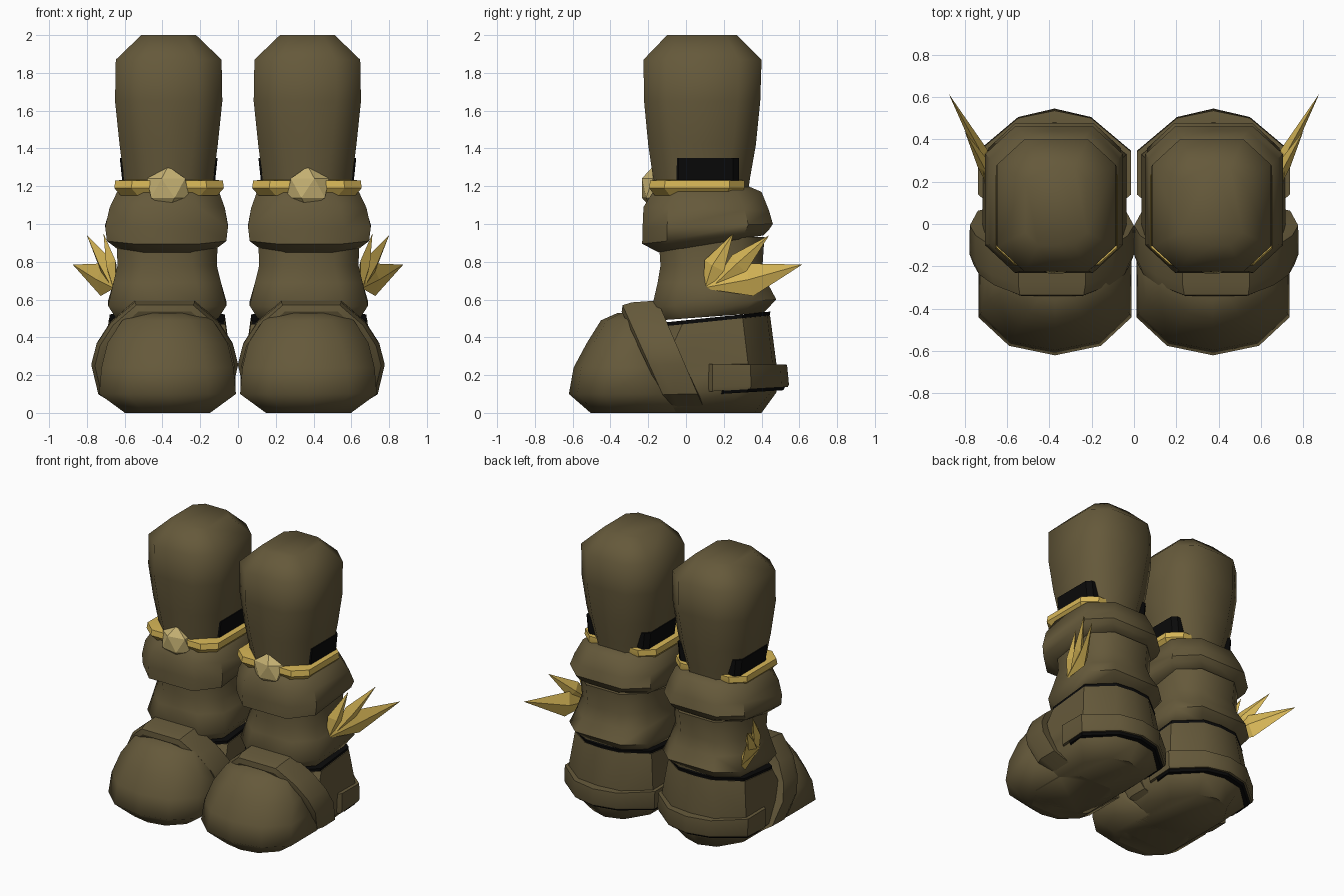
import bpy, bmesh, math
from mathutils import Vector


def material(name, rgb):
    m = bpy.data.materials.new(name)
    m.diffuse_color = (*rgb, 1)
    return m


LEATHER = material("brown leather", (0.130, 0.100, 0.043))
GOLD = material("gold", (0.68, 0.47, 0.095))
GEM = material("pale gold", (0.56, 0.44, 0.17))
BLACK = material("black", (0.003, 0.003, 0.003))


def finish(name, bm, mat, smooth=50):
    """Turn a bmesh into an object mirrored to the other boot."""
    bmesh.ops.recalc_face_normals(bm, faces=bm.faces)
    me = bpy.data.meshes.new(name)
    bm.to_mesh(me)
    bm.free()
    me.materials.append(mat)
    if smooth:
        me.shade_smooth()
        me.set_sharp_from_angle(angle=math.radians(smooth))
    ob = bpy.data.objects.new(name, me)
    bpy.context.collection.objects.link(ob)
    ob.modifiers.new("other_boot", 'MIRROR').use_mirror_merge = False
    return ob


def loft(name, rings, mat, smooth=50):
    """Skin closed rings of equal point count and cap both ends."""
    bm = bmesh.new()
    vs = [[bm.verts.new(p) for p in r] for r in rings]
    n = len(vs[0])
    for a, b in zip(vs, vs[1:]):
        for i in range(n):
            j = (i + 1) % n
            bm.faces.new((a[i], a[j], b[j], b[i]))
    bm.faces.new(vs[0])
    bm.faces.new(vs[-1])
    return finish(name, bm, mat, smooth)


def section(cx, half, y0, y1, zf, zb=None, ch=(0.13, 0.12), front=0.0, back=0.0):
    """Chamfered rectangle, optionally tilted (zf to zb) with pushed-out middles."""
    zb = zf if zb is None else zb
    x0, x1, (a, b) = cx - half, cx + half, ch
    pts = [(x0 + a, y0), (cx, y0 - front), (x1 - a, y0), (x1, y0 + b), (x1, y1 - b),
           (x1 - a, y1), (cx, y1 + back), (x0 + a, y1), (x0, y1 - b), (x0, y0 + b)]
    return [(x, y, zf + (zb - zf) * (y - y0) / (y1 - y0)) for x, y in pts]


# Leg tube with rounded-off top
loft("leg", [
    section(0.367, 0.230, -0.165, 0.325, 1.15),
    section(0.367, 0.238, -0.175, 0.340, 1.25),
    section(0.367, 0.260, -0.200, 0.370, 1.42),
    section(0.367, 0.284, -0.222, 0.393, 1.65),
    section(0.367, 0.280, -0.225, 0.400, 1.87),
    section(0.367, 0.145, -0.100, 0.270, 2.00, ch=(0.06, 0.06)),
], LEATHER, 62)

# Dark patches low on both sides of the leg
loft("leg_side_patch", [
    section(0.367, 0.243, -0.07, 0.28, 1.20, ch=(0.03, 0.03)),
    section(0.367, 0.259, -0.07, 0.28, 1.35, ch=(0.03, 0.03)),
], BLACK, 0)

# Gold ring under the leg
loft("ankle_ring", [
    section(0.365, 0.255, -0.165, 0.29, 1.15, ch=(0.09, 0.08)),
    section(0.365, 0.290, -0.195, 0.31, 1.19, ch=(0.09, 0.08)),
    section(0.365, 0.285, -0.190, 0.31, 1.23, ch=(0.09, 0.08)),
    section(0.365, 0.225, -0.150, 0.28, 1.235, ch=(0.09, 0.08)),
], GOLD, 30)

# Bulging cuff
C = (0.14, 0.13)
loft("cuff", [
    section(0.378, 0.265, -0.145, 0.41, 0.85, 0.94, C),
    section(0.378, 0.316, -0.232, 0.44, 0.895, 0.97, C),
    section(0.378, 0.325, -0.230, 0.46, 0.98, 1.00, C),
    section(0.375, 0.305, -0.225, 0.44, 1.09, 1.07, C),
    section(0.370, 0.270, -0.175, 0.40, 1.17, 1.17, C),
    section(0.367, 0.230, -0.150, 0.33, 1.20, 1.20, C),
], LEATHER, 45)

# Ankle shaft flaring out above the heel
loft("ankle", [
    section(0.375, 0.270, -0.14, 0.41, 0.49, 0.53),
    section(0.375, 0.313, -0.18, 0.478, 0.56, 0.60),
    section(0.375, 0.285, -0.15, 0.43, 0.69),
    section(0.375, 0.263, -0.135, 0.405, 0.78),
    section(0.375, 0.268, -0.145, 0.415, 0.93),
], LEATHER, 50)

# Dark seam between ankle and heel
S = (0.17, 0.13)
loft("heel_seam", [
    section(0.375, 0.300, -0.15, 0.425, 0.44, 0.50, S, back=0.015),
    section(0.375, 0.305, -0.15, 0.432, 0.475, 0.535, S, back=0.015),
], BLACK, 0)

# Heel body with rounded sole
loft("heel", [
    section(0.375, 0.225, -0.45, 0.36, 0.0, ch=(0.10, 0.16), back=0.04),
    section(0.375, 0.335, -0.40, 0.45, 0.11, ch=(0.18, 0.16), back=0.03),
    section(0.375, 0.340, -0.25, 0.46, 0.25, ch=S, back=0.02),
    section(0.375, 0.308, -0.15, 0.43, 0.455, 0.515, S, back=0.015),
], LEATHER, 50)

# Band wrapping round the heel, with a dark gap beneath
B = (0.19, 0.16)
loft("heel_band", [
    section(0.375, 0.355, -0.02, 0.50, 0.105, 0.135, B, back=0.04),
    section(0.375, 0.362, -0.02, 0.505, 0.13, 0.15, B, back=0.04),
    section(0.375, 0.362, -0.02, 0.50, 0.26, 0.255, B, back=0.035),
    section(0.375, 0.330, -0.02, 0.46, 0.262, 0.257, B, back=0.03),
], LEATHER, 30)
loft("heel_band_gap", [
    section(0.375, 0.342, 0.04, 0.48, 0.092, 0.118, B, back=0.035),
    section(0.375, 0.350, 0.04, 0.49, 0.108, 0.137, B, back=0.035),
], BLACK, 0)

# Rounded toe cap
loft("toe", [
    section(0.373, 0.225, -0.48, 0.05, 0.0, ch=(0.10, 0.10), front=0.025),
    section(0.373, 0.362, -0.575, 0.0, 0.10, ch=(0.145, 0.135), front=0.045),
    section(0.373, 0.350, -0.555, -0.03, 0.24, ch=(0.145, 0.135), front=0.04),
    section(0.373, 0.318, -0.490, -0.07, 0.37, ch=(0.145, 0.13), front=0.035),
    section(0.373, 0.240, -0.420, -0.12, 0.49, ch=(0.12, 0.10), front=0.03),
    section(0.373, 0.150, -0.340, -0.15, 0.53, ch=(0.08, 0.06), front=0.02),
], LEATHER, 60)


# Slanted strap over the instep
def arch(offset, sx, drop):
    half = [(0.20, 0.005), (0.355, 0.10), (0.393, 0.26), (0.365, 0.37),
            (0.29, 0.485), (0.16, 0.595)]
    pts = half + [(-x, z) for x, z in reversed(half)]
    return [(0.388 + x * sx, -0.085 + offset - 0.43 * z, max(0.004, z - drop * z / 0.6))
            for x, z in pts]


loft("instep_strap", [arch(0.0, 0.88, 0.06), arch(0.005, 0.94, 0.025), arch(0.055, 0.99, 0.01),
                      arch(0.19, 0.985, 0.0), arch(0.20, 0.85, 0.06)], LEATHER, 30)

# Faceted gem on the front of the ring
bm = bmesh.new()
bmesh.ops.create_icosphere(bm, subdivisions=1, radius=0.125)
for v in bm.verts:
    x, y, z = v.co
    v.co = (0.37 + x, -0.175 + y * 0.55, 1.19 + z * 0.92)
finish("gem", bm, GEM, 0)

# Fan of gold spikes on the outer side: root, widest point, tip, half width
for i, (root, mid, tip, w) in enumerate([
        ((0.655, 0.08, 0.66), (0.72, 0.34, 0.705), (0.875, 0.615, 0.785), 0.088),
        ((0.655, 0.11, 0.64), (0.71, 0.28, 0.79), (0.800, 0.440, 0.940), 0.060),
        ((0.650, 0.09, 0.63), (0.67, 0.15, 0.78), (0.712, 0.250, 0.950), 0.062)]):
    root, mid, tip = Vector(root), Vector(mid), Vector(tip)
    axis = (tip - root).normalized()
    out = Vector((1, -0.4, 0))
    out = (out - axis * out.dot(axis)).normalized()
    side = axis.cross(out)
    bm = bmesh.new()
    a, b = bm.verts.new(root), bm.verts.new(tip)
    ring = [bm.verts.new(mid + d) for d in
            (side * w, out * 0.03, side * -w, out * -0.03)]
    for k in range(4):
        p, q = ring[k], ring[(k + 1) % 4]
        bm.faces.new((a, p, q))
        bm.faces.new((b, q, p))
    finish(f"side_spike_{i + 1}", bm, GOLD, 0)
